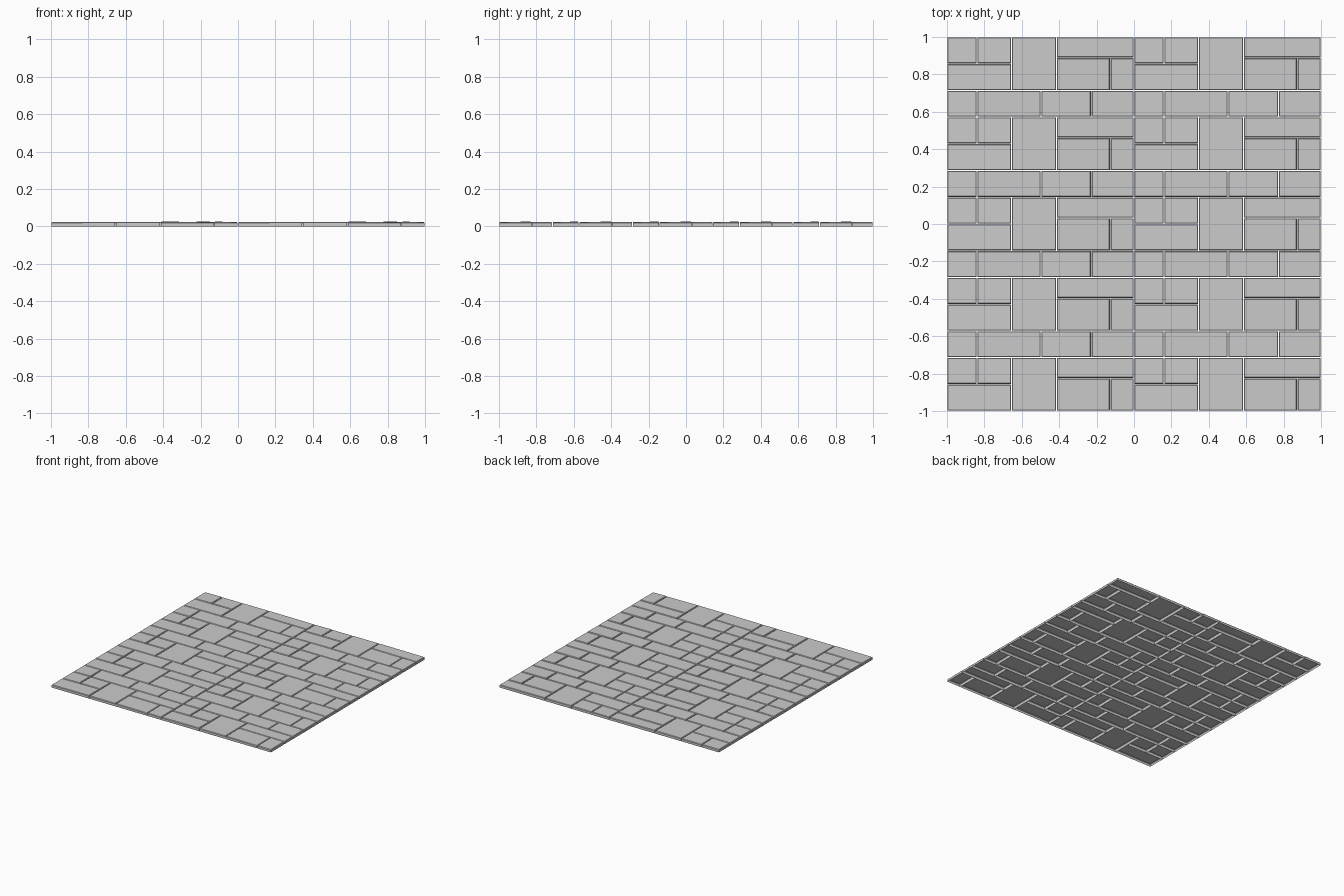
import bpy, bmesh

if "Cube" in bpy.data.objects:
    bpy.data.objects.remove(bpy.data.objects["Cube"])

U = 2 / 7          # height of a tall course; narrow courses are half of it
GAP = 0.002        # joint inset per tile side
CH = 0.004         # chamfer on the top edges
TOP = 0.0232       # mean height of tile tops


def add_tile(bm, x0, x1, y0, y1, tx=0.0, ty=0.0):
    """Open-bottomed paving slab with chamfered rim and slightly tilted top."""
    def ring(inset, drop):
        pts = []
        for sx, sy in ((-1, -1), (1, -1), (1, 1), (-1, 1)):
            x = x0 + inset if sx < 0 else x1 - inset
            y = y0 + inset if sy < 0 else y1 - inset
            z = 0 if drop is None else TOP - drop + sx * tx + sy * ty
            pts.append(bm.verts.new((x, y, z)))
        return pts
    rings = [ring(GAP, None), ring(GAP, CH), ring(GAP + CH, 0)]
    for a, b in zip(rings, rings[1:]):
        for i in range(4):
            j = (i + 1) % 4
            bm.faces.new((a[i], a[j], b[j], b[i]))
    bm.faces.new(rings[-1])


def course(name, tiles, y_start, rows):
    """One patterned course, repeated twice across and several times up."""
    bm = bmesh.new()
    for t in tiles:
        add_tile(bm, *t)
    me = bpy.data.meshes.new(name)
    bm.to_mesh(me)
    bm.free()
    ob = bpy.data.objects.new(name, me)
    bpy.context.collection.objects.link(ob)
    ob.location = (-1, y_start, 0)
    for label, count, step in (("across", 2, (1, 0, 0)), ("up", rows, (0, 1.5 * U, 0))):
        m = ob.modifiers.new(label, 'ARRAY')
        m.count = count
        m.use_relative_offset = False
        m.use_constant_offset = True
        m.constant_offset_displace = step
    return ob


# tall courses: mixed slabs around one large slab
T = 0.001
course("tall_paving_course", [
    (0, 0.345, 0, U / 2, T, 0),
    (0, 0.16, U / 2, U, T, 0),
    (0.16, 0.345, U / 2, U, 0, -T),
    (0.345, 0.585, 0, U, 0, 0),
    (0.585, 0.873, 0, 0.175, -T, T),
    (0.873, 1, 0, 0.175, -T, T),
    (0.585, 1, 0.175, U, -T, 0),
], -1, 5)

# narrow courses: single row of slabs
course("narrow_paving_course", [
    (0, 0.16, 0, U / 2, T, 0),
    (0.16, 0.503, 0, U / 2, 0, T),
    (0.503, 0.772, 0, U / 2, -T, 0),
    (0.772, 1, 0, U / 2, -T, T),
], -1 + U, 4)
